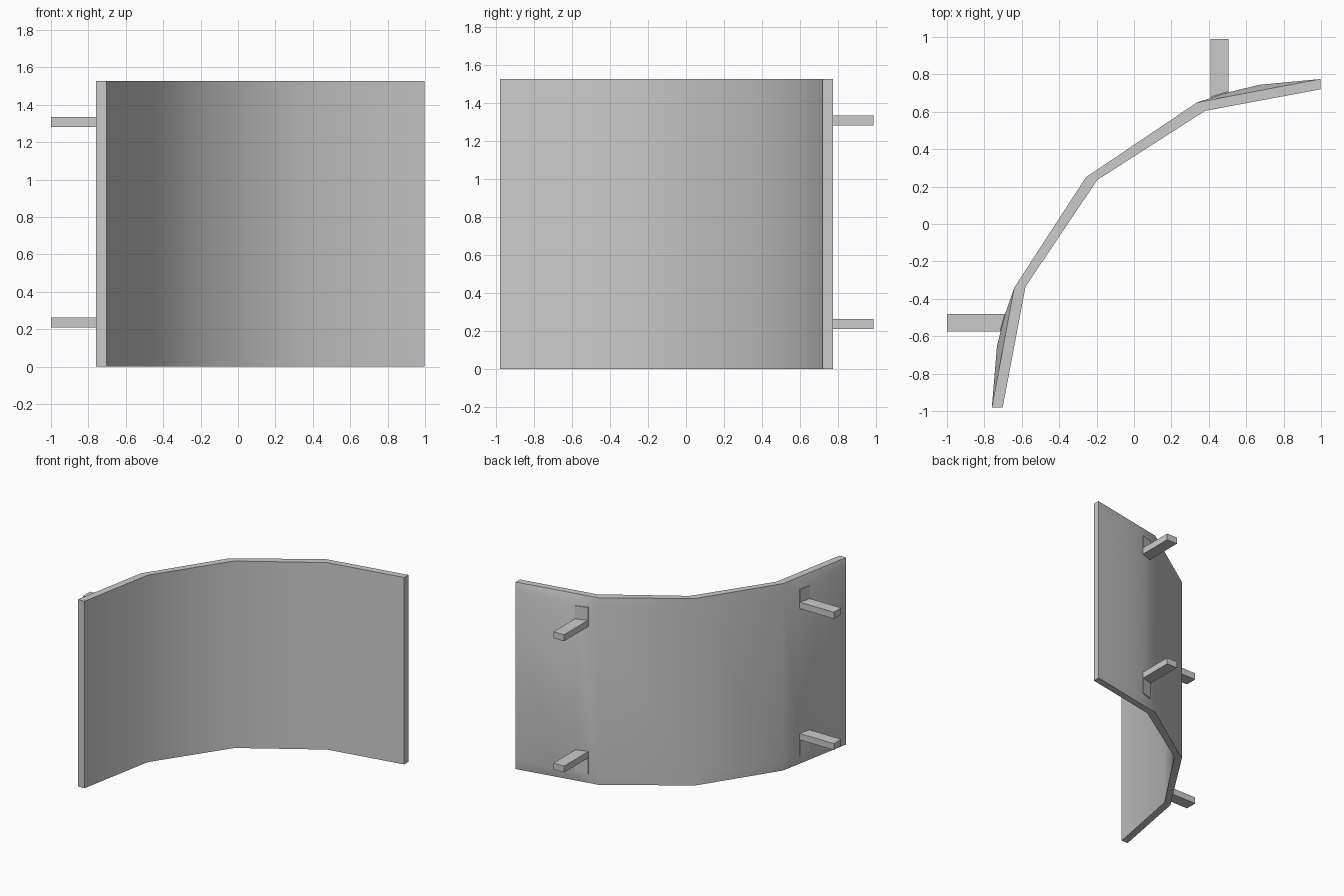
import bpy, bmesh
from mathutils import Vector

if "Cube" in bpy.data.objects:
    bpy.data.objects.remove(bpy.data.objects["Cube"])

HEIGHT = 1.527
OUTER = [(-0.76, -0.98), (-0.64, -0.34), (-0.257, 0.25), (0.337, 0.65), (0.997, 0.775)]
INNER = [(-0.702, -0.98), (-0.58, -0.335), (-0.197, 0.235), (0.38, 0.605), (0.997, 0.72)]
# slight swelling of the back skin on the two end segments
SWELL_A = [(-0.733, -0.655), (-0.692, -0.49)]
SWELL_B = [(0.50, 0.703), (0.67, 0.744)]


def new_object(name, bm):
    bmesh.ops.recalc_face_normals(bm, faces=bm.faces)
    mesh = bpy.data.meshes.new(name)
    bm.to_mesh(mesh)
    bm.free()
    obj = bpy.data.objects.new(name, mesh)
    bpy.context.collection.objects.link(obj)
    return obj


def prism(name, outline, z0, z1):
    bm = bmesh.new()
    base = bm.faces.new([bm.verts.new((x, y, z0)) for x, y in outline])
    top = bmesh.ops.extrude_face_region(bm, geom=[base])["geom"]
    verts = [g for g in top if isinstance(g, bmesh.types.BMVert)]
    bmesh.ops.translate(bm, verts=verts, vec=(0, 0, z1 - z0))
    return new_object(name, bm)


def onto_chord(points, a, b):
    a, b = Vector(a), Vector(b)
    d = (b - a).normalized()
    return [tuple(a + d * (Vector(p) - a).dot(d)) for p in points]


# Curved panel: straight edges above and below, swollen back skin between
def back_row(a, b):
    return [OUTER[0], *a, *OUTER[1:4], *b, OUTER[4]]


flat = back_row(onto_chord(SWELL_A, OUTER[0], OUTER[1]),
                onto_chord(SWELL_B, OUTER[3], OUTER[4]))
full = back_row(SWELL_A, SWELL_B)

bm = bmesh.new()
back = [[bm.verts.new((x, y, z)) for x, y in row]
        for z, row in ((0, flat), (0.08, full), (1.45, full), (HEIGHT, flat))]
front = [[bm.verts.new((x, y, z)) for x, y in INNER] for z in (0, HEIGHT)]
for rows in (back, front):
    for lo, hi in zip(rows, rows[1:]):
        for i in range(len(lo) - 1):
            bm.faces.new((lo[i], lo[i + 1], hi[i + 1], hi[i]))
# top and bottom rims, then the two end strips
corner = [0, 3, 4, 5, 8]
for b, f in ((back[0], front[0]), (back[-1], front[-1])):
    for i in range(4):
        bm.faces.new(b[corner[i]:corner[i + 1] + 1] + [f[i + 1], f[i]])
for end in (0, -1):
    bm.faces.new([row[end] for row in back] + [front[1][end], front[0][end]])
panel = new_object("curved_panel", bm)
bpy.context.view_layer.objects.active = panel
panel.select_set(True)
bpy.ops.object.shade_smooth_by_angle(angle=0.6)

# Mounting bars and the small pads they sit on, two per end
for level, bar_z, pad_z in (("lower", (0.21, 0.262), (0.08, 0.23)),
                            ("upper", (1.282, 1.335), (1.30, 1.44))):
    prism(level + "_back_bar", [(0.41, 0.65), (0.505, 0.65), (0.505, 0.988), (0.41, 0.988)], *bar_z)
    prism(level + "_back_pad", [(0.41, 0.65), (0.505, 0.66), (0.505, 0.71), (0.41, 0.682)], *pad_z)
    prism(level + "_side_bar", [(-1, -0.575), (-0.66, -0.575), (-0.66, -0.48), (-1, -0.48)], *bar_z)
    prism(level + "_side_pad", [(-0.718, -0.575), (-0.66, -0.575), (-0.65, -0.48), (-0.693, -0.48)], *pad_z)
